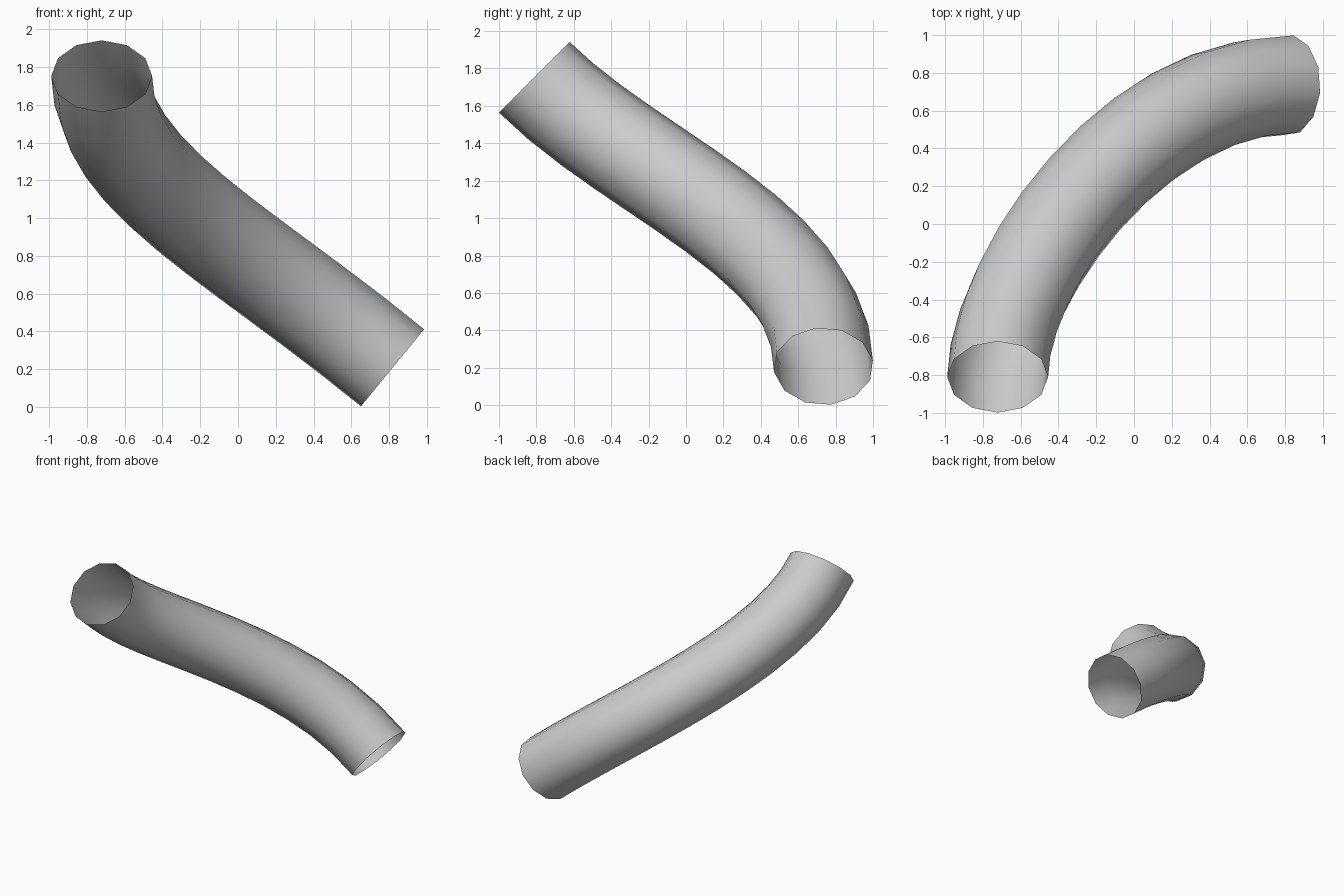
import bpy
from mathutils import Vector

if "Cube" in bpy.data.objects:
    bpy.data.objects.remove(bpy.data.objects["Cube"])

# Path: upper end faces front and up, lower end faces right and down
start = Vector((-0.722, -0.81, 1.752))
end = Vector((0.818, 0.735, 0.207))
dir_start = Vector((0, 1, -1.0))      # into the tube from the upper end
dir_end = Vector((-1, 0, 0.82))       # into the tube from the lower end

curve = bpy.data.curves.new("bent_tube", 'CURVE')
curve.dimensions = '3D'
curve.resolution_u = 12
curve.bevel_depth = 0.267
curve.bevel_resolution = 4            # twelve sides
curve.use_fill_caps = False           # open ends

spline = curve.splines.new('BEZIER')
spline.bezier_points.add(1)
for p, co, left, right in (
    (spline.bezier_points[0], start, start - dir_start * 0.53, start + dir_start * 0.53),
    (spline.bezier_points[1], end, end + dir_end * 0.82, end - dir_end * 0.82),
):
    p.handle_left_type = p.handle_right_type = 'FREE'
    p.co, p.handle_left, p.handle_right = co, left, right

# Tube: swept round section turned into a smooth mesh
tube = bpy.data.objects.new("bent_tube", curve)
bpy.context.collection.objects.link(tube)
bpy.context.view_layer.objects.active = tube
tube.select_set(True)
bpy.ops.object.convert(target='MESH')
bpy.ops.object.shade_smooth()
